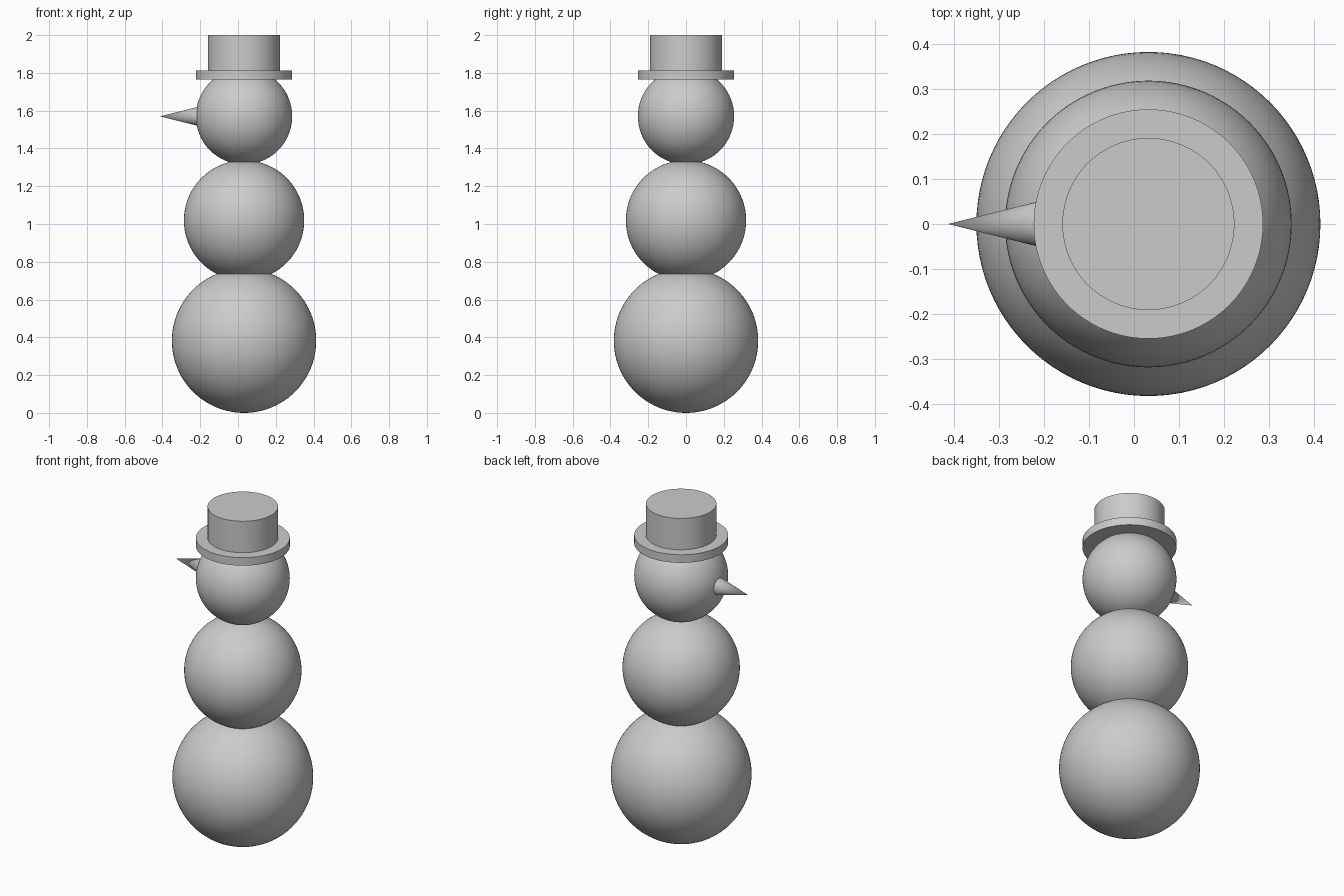
import bpy
import math

cube = bpy.data.objects.get("Cube")
if cube:
    bpy.data.objects.remove(cube, do_unlink=True)

U = 2 / 31.4      # module: ball radii are 6, 5 and 4 modules
CX = 0.032        # body axis, offset by the nose

grey = bpy.data.materials.new("plain_grey")
grey.use_nodes = True
colour = (0.6, 0.6, 0.6, 1)
grey.diffuse_color = colour
grey.node_tree.nodes["Principled BSDF"].inputs["Base Color"].default_value = colour


def finish(name):
    obj = bpy.context.object
    obj.name = name
    obj.data.materials.append(grey)
    bpy.ops.object.shade_smooth_by_angle(angle=math.radians(40))


def ball(name, radius, z):
    bpy.ops.mesh.primitive_uv_sphere_add(
        segments=96, ring_count=48, radius=radius, location=(CX, 0, z))
    finish(name)


def disc(name, radius, bottom, top):
    bpy.ops.mesh.primitive_cylinder_add(
        vertices=96, radius=radius, depth=top - bottom,
        location=(CX, 0, (bottom + top) / 2))
    finish(name)


# Stacked snowballs
ball("bottom_ball", 6 * U, 6 * U)
ball("middle_ball", 5 * U, 16 * U)
ball("head", 4 * U, 24.65 * U)

# Top hat
disc("hat_brim", 4 * U, 1.764, 1.812)
disc("hat_crown", 3 * U, 1.79, 2.0)

# Cone nose pointing to the right side, base sunk into the head
tip, length = -0.413, 4 * U
bpy.ops.mesh.primitive_cone_add(
    vertices=64, radius1=U, radius2=0, depth=length,
    location=(tip + length / 2, 0, 24.65 * U),
    rotation=(0, -math.pi / 2, 0))
finish("nose")
